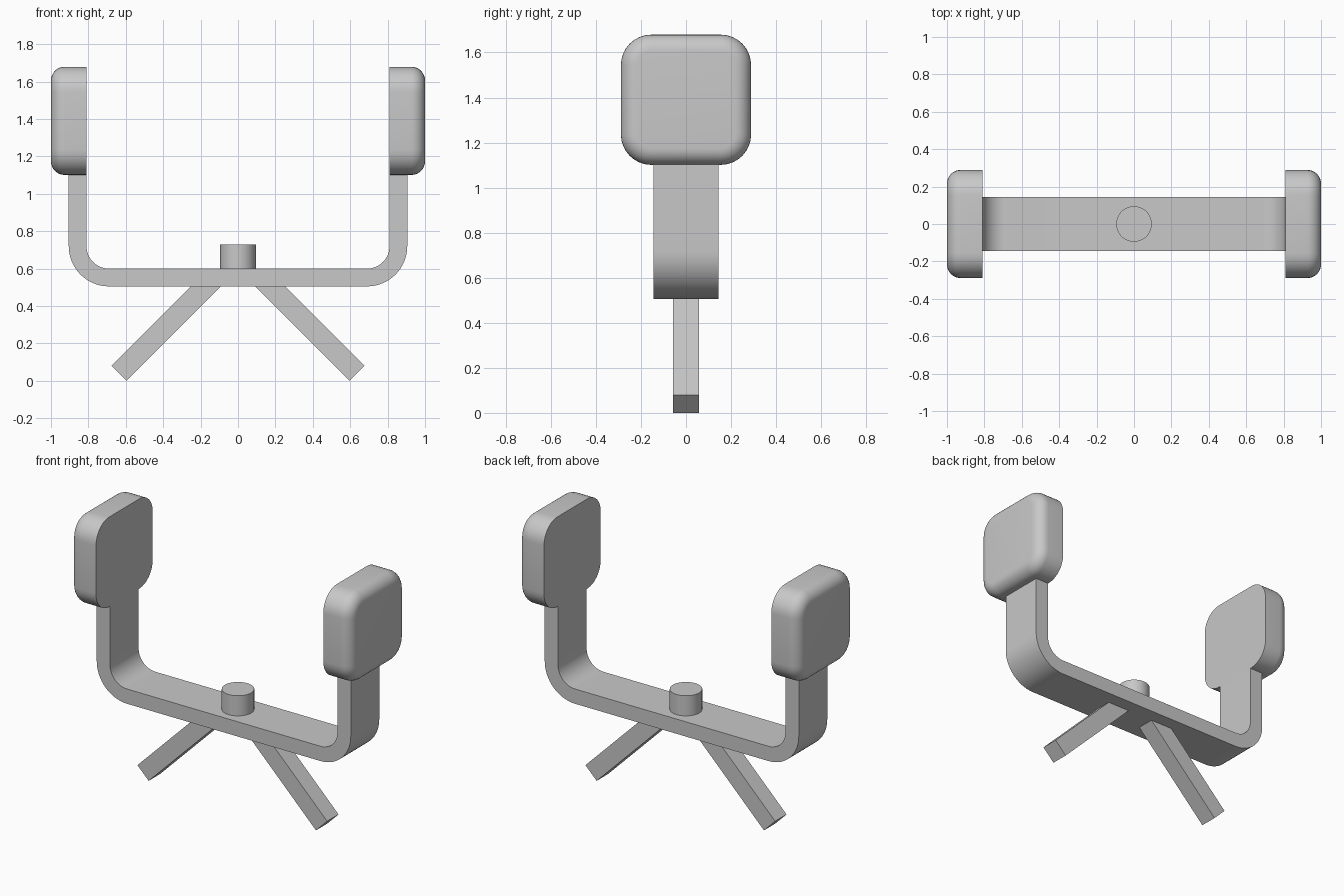
import bpy, bmesh
from math import pi, sin, cos, radians
from mathutils import Matrix, Vector

cube = bpy.data.objects.get("Cube")
if cube:
    bpy.data.objects.remove(cube, do_unlink=True)

grey = bpy.data.materials.new("plain_grey")
grey.use_nodes = True
colour = (0.58, 0.58, 0.58, 1)
grey.diffuse_color = colour
grey.node_tree.nodes["Principled BSDF"].inputs["Base Color"].default_value = colour


def finish(bm, name):
    """Turn a bmesh into a grey, angle-smoothed object."""
    bmesh.ops.recalc_face_normals(bm, faces=bm.faces)
    mesh = bpy.data.meshes.new(name)
    bm.to_mesh(mesh)
    bm.free()
    obj = bpy.data.objects.new(name, mesh)
    bpy.context.collection.objects.link(obj)
    mesh.materials.append(grey)
    bpy.ops.object.select_all(action='DESELECT')
    obj.select_set(True)
    bpy.context.view_layer.objects.active = obj
    bpy.ops.object.shade_smooth_by_angle(angle=radians(30))
    return obj


def box(size, centre, turn=0.0):
    """Box turned about the y axis."""
    bm = bmesh.new()
    matrix = (Matrix.Translation(centre) @ Matrix.Rotation(turn, 4, 'Y')
              @ Matrix.Diagonal((*size, 1)))
    bmesh.ops.create_cube(bm, size=1, matrix=matrix)
    return bm


def rounded(bm, edges, radius, segments=8):
    bmesh.ops.bevel(bm, geom=edges, offset=radius, offset_type='OFFSET',
                    segments=segments, profile=0.5, affect='EDGES')


# U-shaped band: concentric bends joined into one profile, extruded in depth
half_depth, band_top = 0.145, 1.11
bend_x, bend_z = 0.69, 0.72
outer_r, inner_r = 0.215, 0.12
steps = 16


def u_path(radius):
    arc = [(bend_x + radius * sin(a), bend_z - radius * cos(a))
           for a in (i * pi / 2 / steps for i in range(steps + 1))]
    right = arc + [(bend_x + radius, band_top)]
    return [(-x, z) for x, z in reversed(right)] + right


bm = bmesh.new()
outline = u_path(outer_r) + u_path(inner_r)[::-1]
face = bm.faces.new([bm.verts.new((x, -half_depth, z)) for x, z in outline])
sweep = bmesh.ops.extrude_face_region(bm, geom=[face])
bmesh.ops.translate(bm, vec=(0, 2 * half_depth, 0),
                    verts=[v for v in sweep["geom"] if isinstance(v, bmesh.types.BMVert)])
finish(bm, "u_band")

# Round knob on the middle of the band
bm = bmesh.new()
bmesh.ops.create_cone(bm, cap_ends=True, segments=48, radius1=0.095, radius2=0.095,
                      depth=0.16, matrix=Matrix.Translation((0, 0, 0.65)))
finish(bm, "centre_knob")

for side, turn in (("left", 0), ("right", pi)):
    spin = Matrix.Rotation(turn, 4, 'Z')

    # Pad: rounded outline, flat inner face, softened outer rim
    bm = box((0.19, 0.578, 0.578), (0.905, 0, 1.39))
    rounded(bm, [e for e in bm.edges
                 if abs(e.verts[0].co.x - e.verts[1].co.x) > 0.1], 0.135)
    rounded(bm, [e for e in bm.edges if all(v.co.x > 0.99 for v in e.verts)], 0.073)
    bm.transform(spin)
    finish(bm, side + "_pad")

    # Splayed square leg, running from the floor into the band
    foot, head = Vector((0.636, 0, 0.04)), Vector((0.128, 0, 0.548))
    bm = box((0.113, 0.116, (head - foot).length), (foot + head) / 2, -pi / 4)
    bm.transform(spin)
    finish(bm, side + "_leg")
